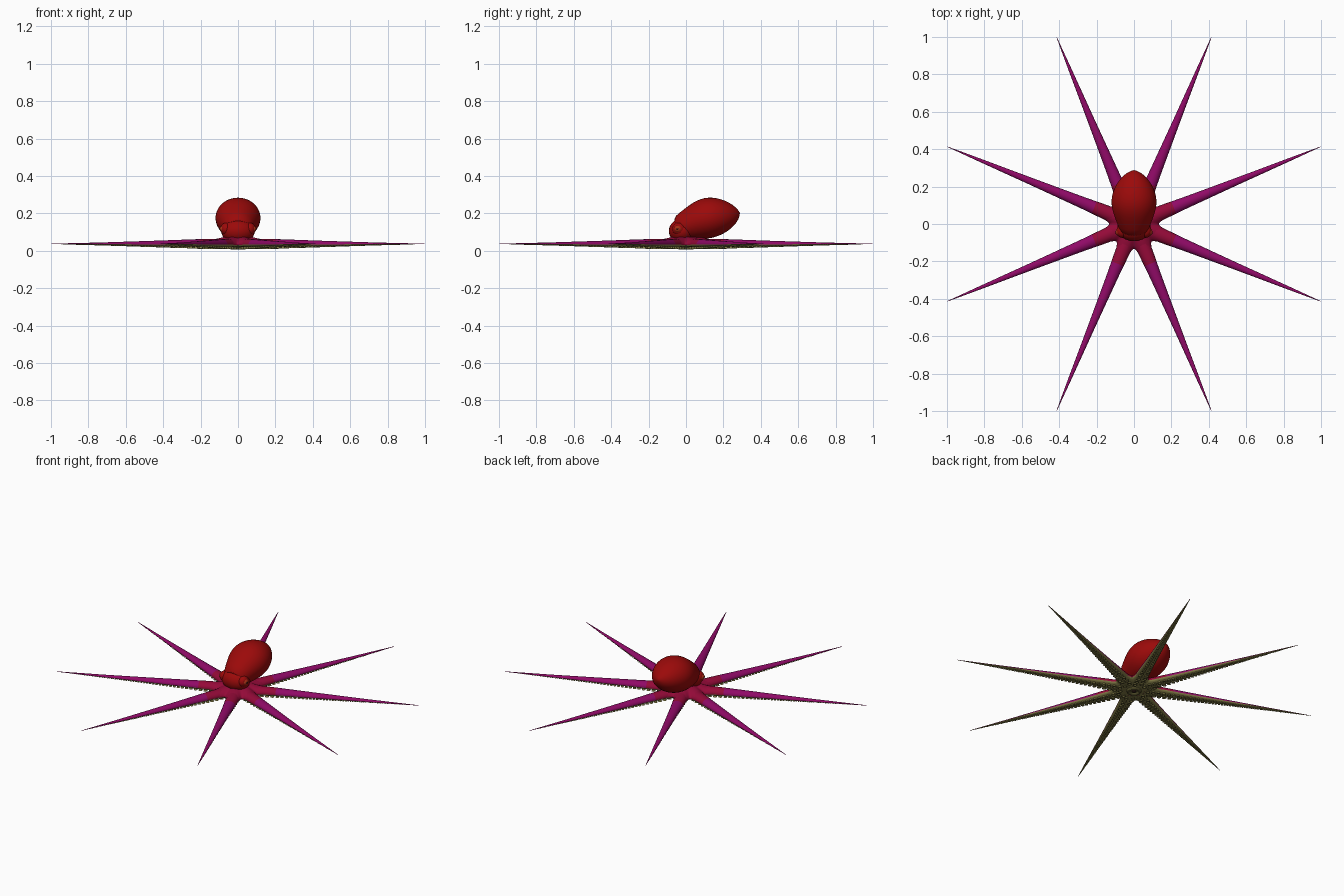
import bpy, bmesh, math
from mathutils import Vector, Matrix

cube = bpy.data.objects.get("Cube")
if cube:
    bpy.data.objects.remove(cube, do_unlink=True)


def material(name, r, g, b):
    m = bpy.data.materials.new(name)
    m.use_nodes = True
    m.diffuse_color = (r, g, b, 1)
    m.node_tree.nodes["Principled BSDF"].inputs["Base Color"].default_value = (r, g, b, 1)
    return m


RED = material("mantle red", 0.33, 0.003, 0.003)
CRIMSON = material("web crimson", 0.30, 0.003, 0.04)
MAGENTA = material("arm magenta", 0.28, 0.003, 0.135)
OLIVE = material("underside olive", 0.23, 0.205, 0.062)
EYE = material("eye rust", 0.38, 0.03, 0.008)
DARK = material("pupil dark", 0.02, 0.008, 0.006)


def finish(bm, name, mats, rule=None, angle=60):
    bmesh.ops.recalc_face_normals(bm, faces=bm.faces)
    if rule:
        for f in bm.faces:
            f.material_index = rule(f)
    mesh = bpy.data.meshes.new(name)
    bm.to_mesh(mesh)
    bm.free()
    for m in mats:
        mesh.materials.append(m)
    ob = bpy.data.objects.new(name, mesh)
    bpy.context.collection.objects.link(ob)
    bpy.ops.object.select_all(action='DESELECT')
    ob.select_set(True)
    bpy.context.view_layer.objects.active = ob
    bpy.ops.object.shade_smooth_by_angle(angle=math.radians(angle))
    return ob


def loft(bm, rings):
    """Join closed rings of points and cap both ends."""
    rows = [[bm.verts.new(p) for p in ring] for ring in rings]
    n = len(rows[0])
    for a, b in zip(rows, rows[1:]):
        for i in range(n):
            j = (i + 1) % n
            bm.faces.new((a[i], a[j], b[j], b[i]))
    bm.faces.new(rows[0])
    bm.faces.new(rows[-1])


def ellipsoid(name, center, radii, mat):
    bm = bmesh.new()
    bmesh.ops.create_uvsphere(bm, u_segments=24, v_segments=14, radius=1)
    bmesh.ops.transform(bm, verts=bm.verts,
                        matrix=Matrix.Translation(center) @ Matrix.Diagonal((*radii, 1)))
    return finish(bm, name, [mat])


def interpolate(points, t):
    for (a, u), (b, v) in zip(points, points[1:]):
        if t <= b:
            k = (t - a) / (b - a)
            return u + (v - u) * k
    return points[-1][1]


# Mantle: tilted egg leaning back over the arms
profile = [(0, .062), (.13, .078), (.3, .1), (.42, .112), (.54, .116),
           (.66, .109), (.78, .091), (.88, .067), (.96, .036), (1, .004)]
start, end = Vector((0, -.06, .115)), Vector((0, .288, .203))
axis = (end - start).normalized()
normal = Vector((1, 0, 0)).cross(axis)
rings = []
for t, r in profile:
    c = start.lerp(end, t) + normal * .015 * math.sin(math.pi * t)
    rings.append([c + Vector((1, 0, 0)) * r * 1.06 * math.cos(a) + normal * r * .95 * math.sin(a)
                  for a in (math.tau * i / 28 for i in range(28))])
bm = bmesh.new()
loft(bm, rings)
mantle = finish(bm, "mantle", [RED])
sub = mantle.modifiers.new("smooth", 'SUBSURF')
sub.levels = sub.render_levels = 1

# Head, eyes and siphon
ellipsoid("head", (0, -.022, .105), (.09, .07, .066), RED)
for side, label in ((1, "left"), (-1, "right")):
    ellipsoid(label + "_eye_bulge", (side * .064, -.038, .116), (.03, .036, .034), RED)
    ellipsoid(label + "_eye", (side * .084, -.043, .117), (.014, .02, .018), EYE)
    ellipsoid(label + "_pupil", (side * .0955, -.045, .117), (.0035, .009, .003), DARK)
ellipsoid("siphon", (0, .055, .085), (.028, .045, .024), RED)

# Web: scalloped hub reaching out along each arm
SEG = 128


def web_ring(scale, z, spread=1):
    ring = []
    for i in range(SEG):
        a = math.tau * i / SEG
        lobe = (1 - math.cos(8 * a)) / 2
        r = scale * (.133 + .085 * lobe * spread)
        ring.append((r * math.cos(a), r * math.sin(a), z))
    return ring


bm = bmesh.new()
loft(bm, [web_ring(.05, .016), web_ring(.6, .018), web_ring(.92, .023), web_ring(1, .032),
          web_ring(.97, .042), web_ring(.85, .053), web_ring(.7, .062, .6), web_ring(.5, .074, .3)])
finish(bm, "web", [CRIMSON, OLIVE],
       lambda f: 1 if f.normal.z < -.1 or f.calc_center_median().z < .022 else 0)

# Arms: long tapering limbs with a domed top and flattened underside
BASE, TIP = .06, 1.08


def arm_width(r):
    return interpolate([(0, .044), (.18, .038), (.3, .031), (.6, .019), (.9, .0085), (TIP, .0012)], r)


def arm_top(r):
    return interpolate([(0, .066), (.2, .063), (.5, .053), (.8, .044), (TIP, .038)], r)


def arm_bottom(r):
    return interpolate([(0, .015), (.2, .017), (.5, .024), (.8, .031), (TIP, .036)], r)


def arm_ring(r):
    w, top, low = arm_width(r), arm_top(r), arm_bottom(r)
    mid = low + (top - low) * .35
    ring = []
    for i in range(16):
        a = math.tau * i / 16
        s = math.sin(a)
        ring.append((r, w * math.cos(a), mid + s * ((top - mid) if s > 0 else (mid - low))))
    return ring


def arm_color(f):
    c = f.calc_center_median()
    if f.normal.z < -.15:
        return 2
    return 1 if math.hypot(c.x, c.y) < .22 else 0


def add_sucker(bm, x, y, z, r):
    """Flared cup with a hollow centre, opening downward."""
    loft(bm, [[(x + r * k * math.cos(a), y + r * k * math.sin(a), z + r * h)
               for a in (math.tau * i / 10 for i in range(10))]
              for k, h in ((.7, .5), (.75, -.3), (1, -.6), (.65, -.65), (.4, -.25))])


for n in range(8):
    turn = Matrix.Rotation(math.radians(22.5 + 45 * n), 4, 'Z')
    bm = bmesh.new()
    steps = 30
    loft(bm, [arm_ring(BASE + (TIP - BASE) * i / steps) for i in range(steps + 1)])
    bmesh.ops.transform(bm, matrix=turn, verts=bm.verts)
    finish(bm, f"arm_{n + 1}", [MAGENTA, CRIMSON, OLIVE], arm_color)

    # Two rows of suckers shrinking toward the tip
    bm = bmesh.new()
    r = .085
    while r < 1.03:
        w = arm_width(r)
        size = w * .34
        for side in (-1, 1):
            add_sucker(bm, r + side * size * .5, side * w * .44, arm_bottom(r) + size * .1, size)
        r += max(size * 2.4, .01)
    bmesh.ops.transform(bm, matrix=turn, verts=bm.verts)
    finish(bm, f"suckers_{n + 1}", [OLIVE], angle=40)

# Mouth: ringed lip with a small dark beak
bpy.ops.mesh.primitive_torus_add(location=(0, 0, .015), major_radius=.034, minor_radius=.01,
                                 major_segments=28, minor_segments=10)
lip = bpy.context.object
lip.name = "mouth_lip"
lip.data.materials.append(OLIVE)
bpy.ops.object.shade_smooth_by_angle()
ellipsoid("beak", (0, 0, .016), (.014, .014, .01), DARK)
